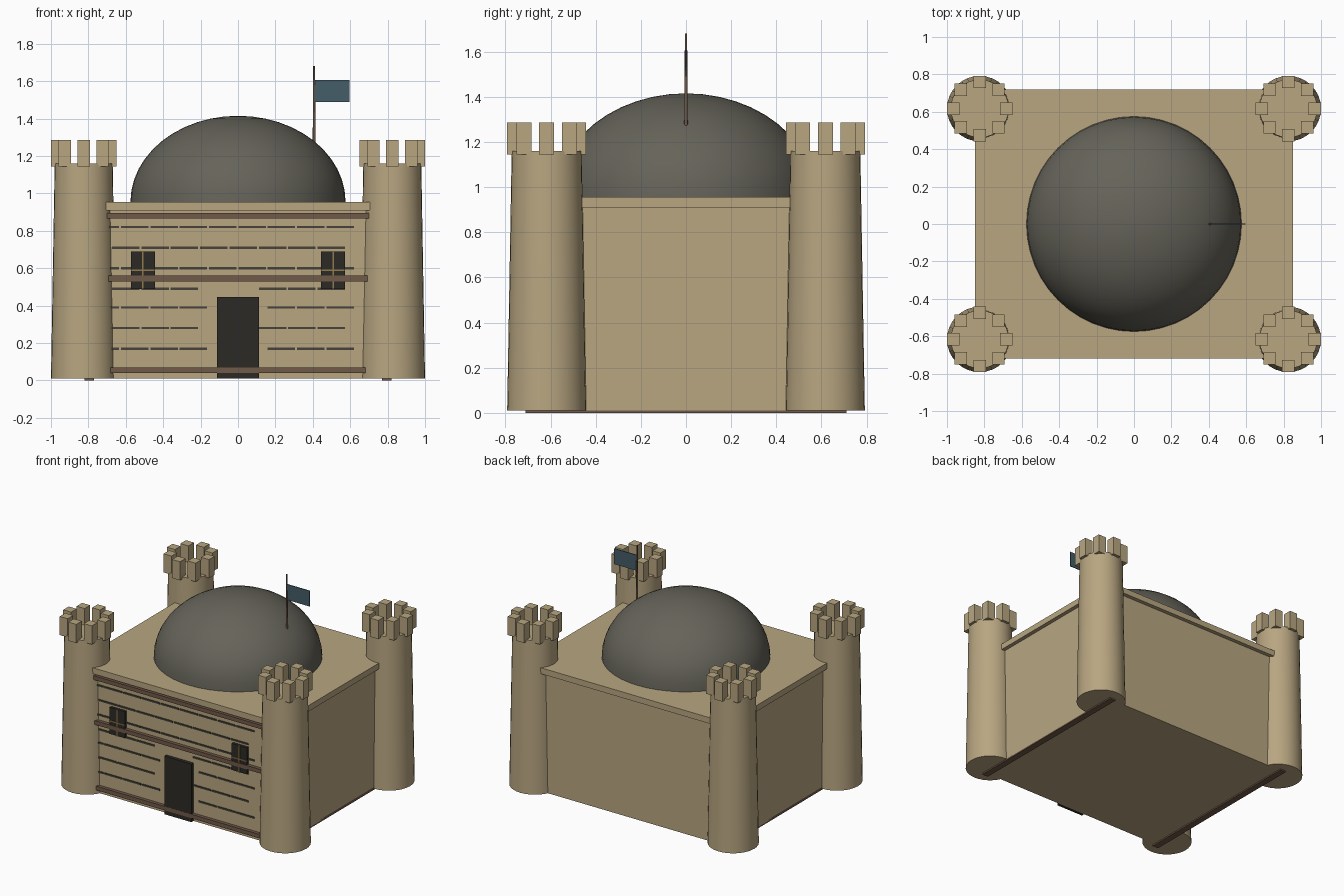
import bpy, math
from mathutils import Matrix, Vector
import bmesh

if "Cube" in bpy.data.objects:
    bpy.data.objects.remove(bpy.data.objects["Cube"])


def mat(name, r, g, b):
    m = bpy.data.materials.new(name)
    m.diffuse_color = (r, g, b, 1)
    m.use_nodes = True
    m.node_tree.nodes["Principled BSDF"].inputs["Base Color"].default_value = m.diffuse_color
    return m


SAND = mat("sandstone", 0.48, 0.38, 0.22)
DOME = mat("dome_grey", 0.13, 0.125, 0.10)
BROWN = mat("brown_trim", 0.16, 0.10, 0.065)
DARK = mat("dark_opening", 0.025, 0.023, 0.018)
JOINT = mat("joint", 0.06, 0.055, 0.04)
GOLD = mat("window_bar", 0.30, 0.20, 0.07)
BLUE = mat("flag_blue", 0.06, 0.11, 0.14)


def boxes(name, material, spans):
    """One object made of boxes, each given as (x0, x1, y0, y1, z0, z1)."""
    bm = bmesh.new()
    for x0, x1, y0, y1, z0, z1 in spans:
        centre = Vector(((x0 + x1) / 2, (y0 + y1) / 2, (z0 + z1) / 2))
        size = Matrix.Diagonal((x1 - x0, y1 - y0, z1 - z0, 1))
        bmesh.ops.create_cube(bm, size=1, matrix=Matrix.Translation(centre) @ size)
    me = bpy.data.meshes.new(name)
    bm.to_mesh(me)
    bm.free()
    me.materials.append(material)
    ob = bpy.data.objects.new(name, me)
    bpy.context.collection.objects.link(ob)
    return ob


def cone(name, material, x, y, z0, z1, r0, r1, sides):
    bpy.ops.mesh.primitive_cone_add(vertices=sides, radius1=r0, radius2=r1,
                                    depth=z1 - z0, location=(x, y, (z0 + z1) / 2))
    ob = bpy.context.object
    ob.name = name
    ob.data.materials.append(material)
    bpy.ops.object.shade_smooth_by_angle(angle=math.radians(35))
    return ob


# main block and overhanging roof slab
boxes("main_block", SAND, [(-0.82, 0.82, -0.69, 0.69, 0.01, 0.92)])
boxes("roof_slab", SAND, [(-0.85, 0.85, -0.72, 0.72, 0.91, 0.955)])

# corner towers with eight merlons each
for sx, side in ((-1, "left"), (1, "right")):
    for sy, end in ((-1, "front"), (1, "back")):
        cx, cy = 0.825 * sx, 0.617 * sy
        cone(f"tower_{end}_{side}", SAND, cx, cy, 0.01, 1.16, 0.175, 0.155, 32)
        spans = []
        for i in range(8):
            a = i * math.pi / 4
            x, y = cx + 0.142 * math.cos(a), cy + 0.142 * math.sin(a)
            spans.append((x - 0.033, x + 0.033, y - 0.033, y + 0.033, 1.145, 1.285))
        boxes(f"merlons_{end}_{side}", SAND, spans)

# dome: upper half of a flattened sphere
bpy.ops.mesh.primitive_uv_sphere_add(segments=48, ring_count=24, radius=0.575)
dome = bpy.context.object
dome.name = "dome"
bm = bmesh.new()
bm.from_mesh(dome.data)
bmesh.ops.delete(bm, geom=[v for v in bm.verts if v.co.z < -0.001], context='VERTS')
bmesh.ops.transform(bm, verts=bm.verts,
                    matrix=Matrix.Translation((0, 0, 0.955)) @ Matrix.Diagonal((1, 1, 0.8, 1)))
bm.to_mesh(dome.data)
bm.free()
dome.data.materials.append(DOME)
bpy.ops.object.shade_smooth_by_angle(angle=math.radians(35))

# flag and pole
cone("flag_pole", BROWN, 0.407, 0, 1.26, 1.68, 0.008, 0.005, 12)
boxes("flag", BLUE, [(0.41, 0.597, -0.003, 0.003, 1.49, 1.607)])

# brown bands on the front, base rails under the sides
boxes("front_bands", BROWN, [(-0.74, 0.74, -0.716, -0.68, z - 0.015, z + 0.015)
                             for z in (0.055, 0.545, 0.88)])
boxes("base_rails", BROWN, [(s * 0.795 - 0.025, s * 0.795 + 0.025, -0.71, 0.71, 0, 0.02)
                            for s in (-1, 1)])

# staggered masonry joints, left clear around the door
joints = []
for row, z in enumerate((0.17, 0.28, 0.39, 0.49, 0.60, 0.71, 0.82)):
    shift = 0 if row % 2 == 0 else -0.048
    for k in range(-4, 6):
        x1 = -0.165 + shift + k * 0.157
        x0 = x1 - 0.147
        if z < 0.5 and k in (1, 2):
            continue
        x0, x1 = max(x0, -0.70), min(x1, 0.70)
        if x1 - x0 > 0.01:
            joints.append((x0, x1, -0.697, -0.68, z - 0.006, z + 0.006))
boxes("masonry_joints", JOINT, joints)

# door and windows
boxes("door", DARK, [(-0.113, 0.113, -0.715, -0.68, 0.01, 0.447)])
for s, side in ((-1, "left"), (1, "right")):
    c = s * 0.508
    boxes(f"window_{side}", DARK, [(c - 0.063, c + 0.063, -0.71, -0.68, 0.49, 0.69)])
    boxes(f"window_bars_{side}", GOLD, [
        (c - 0.004, c + 0.004, -0.715, -0.70, 0.49, 0.69),
        (c - 0.063, c + 0.063, -0.715, -0.70, 0.586, 0.594)])
